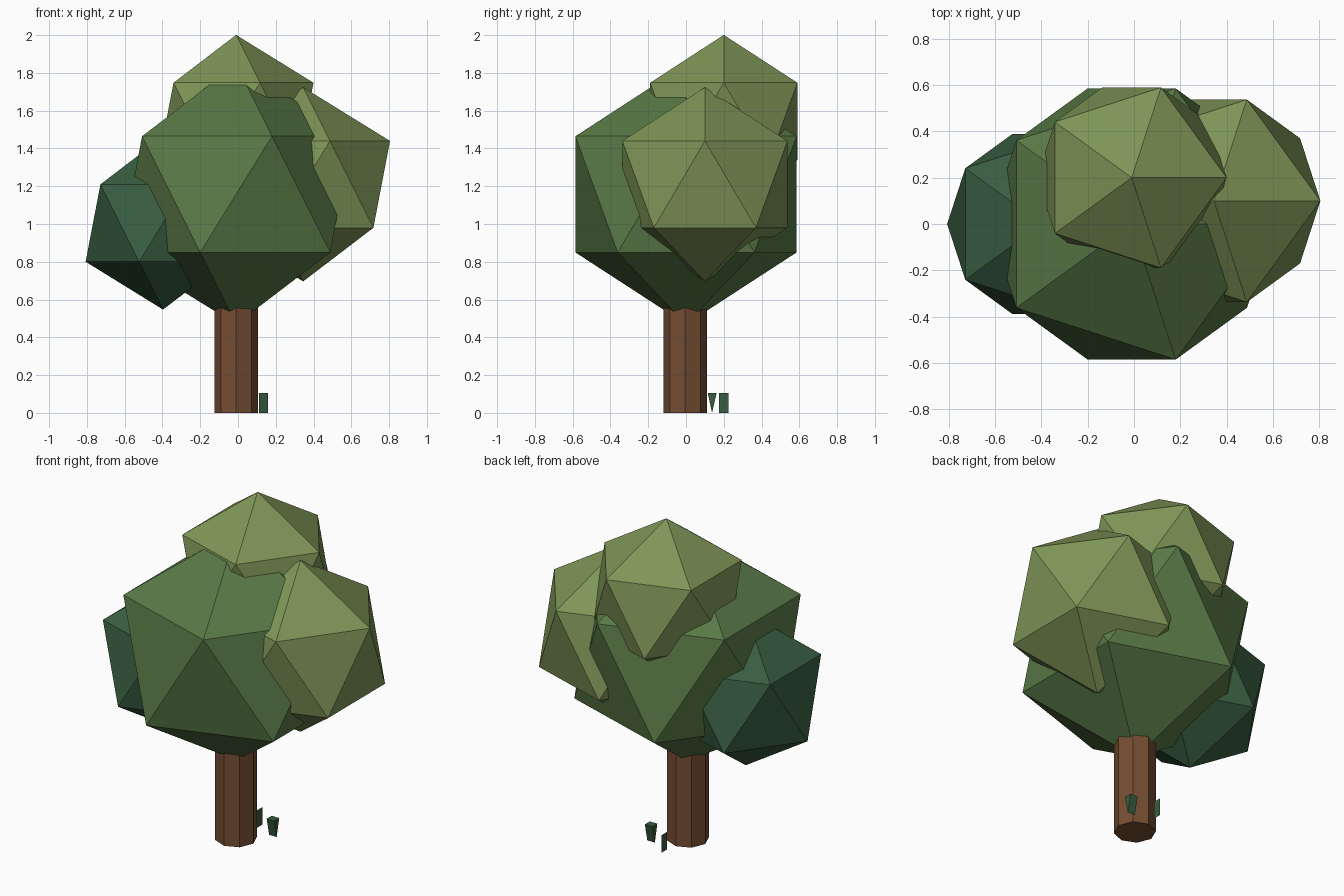
import bpy, bmesh

if "Cube" in bpy.data.objects:
    bpy.data.objects.remove(bpy.data.objects["Cube"])


def paint(obj, color):
    mat = bpy.data.materials.new(obj.name + "_colour")
    mat.diffuse_color = (*color, 1)
    mat.use_nodes = True
    mat.node_tree.nodes["Principled BSDF"].inputs["Base Color"].default_value = mat.diffuse_color
    obj.data.materials.append(mat)


def leaf_ball(name, center, radius, color):
    bpy.ops.mesh.primitive_ico_sphere_add(subdivisions=1, radius=radius, location=center)
    obj = bpy.context.object
    obj.name = name
    paint(obj, color)


def mesh_part(name, verts, faces, color):
    mesh = bpy.data.meshes.new(name)
    mesh.from_pydata(verts, [], faces)
    bm = bmesh.new()
    bm.from_mesh(mesh)
    bmesh.ops.recalc_face_normals(bm, faces=bm.faces)
    bm.to_mesh(mesh)
    bm.free()
    obj = bpy.data.objects.new(name, mesh)
    bpy.context.collection.objects.link(obj)
    paint(obj, color)


GREEN = (0.10, 0.19, 0.062)
OLIVE = (0.21, 0.30, 0.095)
DARK = (0.04, 0.11, 0.052)
BARK = (0.18, 0.075, 0.033)

# Foliage: four overlapping icosahedra
leaf_ball("main_foliage", (-0.01, 0, 1.157), 0.688, GREEN)
leaf_ball("top_foliage", (-0.01, 0.2, 1.543), 0.458, OLIVE)
leaf_ball("right_foliage", (0.345, 0.1, 1.21), 0.514, OLIVE)
leaf_ball("left_foliage", (-0.397, 0, 1.005), 0.458, DARK)

# Eight-sided trunk
bpy.ops.mesh.primitive_cylinder_add(vertices=8, radius=0.115, depth=0.62,
                                    location=(-0.01, -0.004, 0.31))
trunk = bpy.context.object
trunk.name = "trunk"
paint(trunk, BARK)

# Wedge-shaped grass tuft beside the trunk
x0, x1 = 0.11, 0.16
mesh_part("grass_wedge",
          [(x0, 0.115, 0.105), (x1, 0.115, 0.105), (x1, 0.162, 0.105),
           (x0, 0.162, 0.105), (x0, 0.138, 0), (x1, 0.138, 0)],
          [(0, 1, 2, 3), (0, 4, 5, 1), (2, 5, 4, 3), (0, 3, 4), (1, 5, 2)], DARK)

# Flat grass blade behind the trunk
mesh_part("grass_blade",
          [(0.005, 0.175, 0), (0.005, 0.225, 0), (0.005, 0.225, 0.105), (0.005, 0.175, 0.105)],
          [(0, 1, 2, 3)], DARK)
